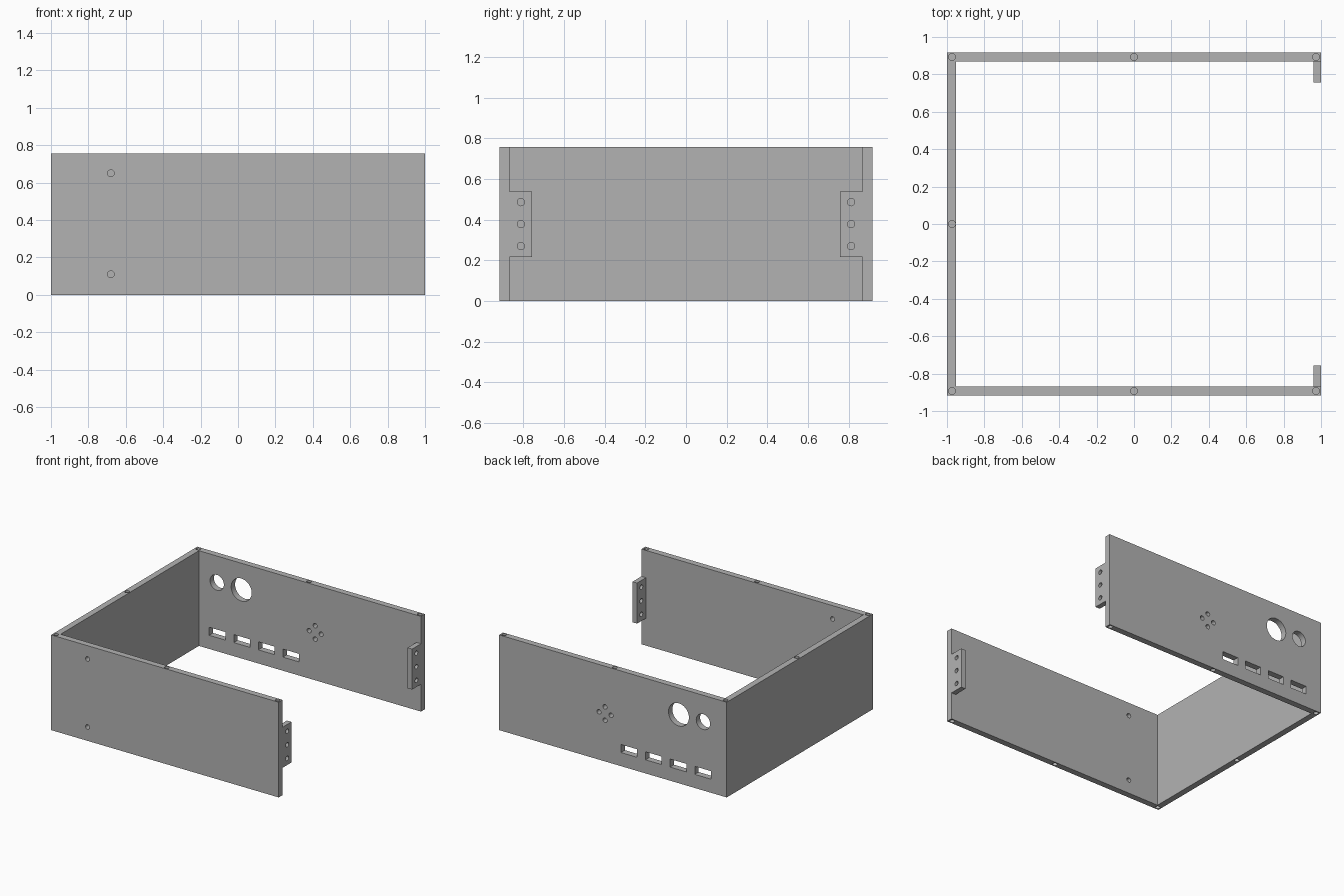
import bpy, bmesh, math
from mathutils import Matrix, Vector

if "Cube" in bpy.data.objects:
    bpy.data.objects.remove(bpy.data.objects["Cube"])

W, D, H, T = 1.0, 0.917, 0.756, 0.049   # half width, half depth, height, wall thickness
R = 0.018                               # screw hole radius

grey = bpy.data.materials.new("grey")
grey.diffuse_color = (0.45, 0.45, 0.45, 1)
grey.use_nodes = True
grey.node_tree.nodes["Principled BSDF"].inputs["Base Color"].default_value = grey.diffuse_color


def make_object(name, bm):
    bmesh.ops.recalc_face_normals(bm, faces=bm.faces)
    mesh = bpy.data.meshes.new(name)
    bm.to_mesh(mesh)
    bm.free()
    mesh.materials.append(grey)
    obj = bpy.data.objects.new(name, mesh)
    bpy.context.collection.objects.link(obj)
    return obj


def add_box(bm, lo, hi):
    lo, hi = Vector(lo), Vector(hi)
    m = Matrix.Translation((lo + hi) / 2) @ Matrix.Diagonal((*(hi - lo), 1))
    bmesh.ops.create_cube(bm, size=1, matrix=m)


def add_cylinder(bm, centre, radius, length, axis, sides=24):
    rot = {"X": Matrix.Rotation(math.pi / 2, 4, "Y"),
           "Y": Matrix.Rotation(math.pi / 2, 4, "X"),
           "Z": Matrix.Identity(4)}[axis]
    bmesh.ops.create_cone(bm, cap_ends=True, segments=sides, radius1=radius,
                          radius2=radius, depth=length,
                          matrix=Matrix.Translation(centre) @ rot)


def combine(target, tool, operation):
    mod = target.modifiers.new(operation.lower(), "BOOLEAN")
    mod.operation, mod.solver, mod.object = operation, "EXACT", tool
    bpy.context.view_layer.objects.active = target
    bpy.ops.object.modifier_apply(modifier=mod.name)
    bpy.data.objects.remove(tool)


# Three walls as one U-shaped profile, open on the right side
bm = bmesh.new()
outline = [(W, -D), (-W, -D), (-W, D), (W, D),
           (W, D - T), (T - W, D - T), (T - W, T - D), (W, T - D)]
base = bm.faces.new([bm.verts.new((x, y, 0)) for x, y in outline])
top = bmesh.ops.extrude_face_region(bm, geom=[base])["geom"]
bmesh.ops.translate(bm, vec=(0, 0, H),
                    verts=[v for v in top if isinstance(v, bmesh.types.BMVert)])
walls = make_object("case_walls", bm)

# Mounting tabs at the open ends
bm = bmesh.new()
for s in (-1, 1):
    ys = sorted((s * 0.757, s * (D - T / 2)))
    add_box(bm, (0.96, ys[0], 0.217), (W, ys[1], 0.539))
combine(walls, make_object("mounting_tabs", bm), "UNION")

bm = bmesh.new()
# Blind screw holes in the top and bottom rims
e, f = W - 0.027, D - T / 2
for x, y in [(-e, f), (0, f), (e, f), (-e, -f), (0, -f), (e, -f), (-e, 0)]:
    for z in (0, H):
        add_cylinder(bm, (x, y, z), R, 0.2, "Z")
# Tab screw holes
for y in (-0.811, 0.811):
    for z in (0.27, 0.378, 0.486):
        add_cylinder(bm, (0.98, y, z), R, 0.1, "X")
# Front wall holes
for z in (0.11, 0.65):
    add_cylinder(bm, (-0.68, -f, z), R, 0.1, "Y")
# Back wall: two round ports, four-hole pattern and a row of slots
add_cylinder(bm, (-0.578, f, 0.545), 0.09, 0.1, "Y", 48)
add_cylinder(bm, (-0.793, f, 0.545), 0.061, 0.1, "Y", 48)
for dx, dz in ((1, 0), (-1, 0), (0, 1), (0, -1)):
    add_cylinder(bm, (0.07 + 0.053 * dx, f, 0.38 + 0.053 * dz), R, 0.1, "Y")
for i in range(4):
    x = -0.79 + 0.216 * i
    add_box(bm, (x - 0.071, f - 0.05, 0.108), (x + 0.071, f + 0.05, 0.172))
combine(walls, make_object("hole_cutters", bm), "DIFFERENCE")

# Smooth hole walls, sharp panel edges
walls.select_set(True)
bpy.context.view_layer.objects.active = walls
bpy.ops.object.shade_smooth_by_angle(angle=math.radians(30))
